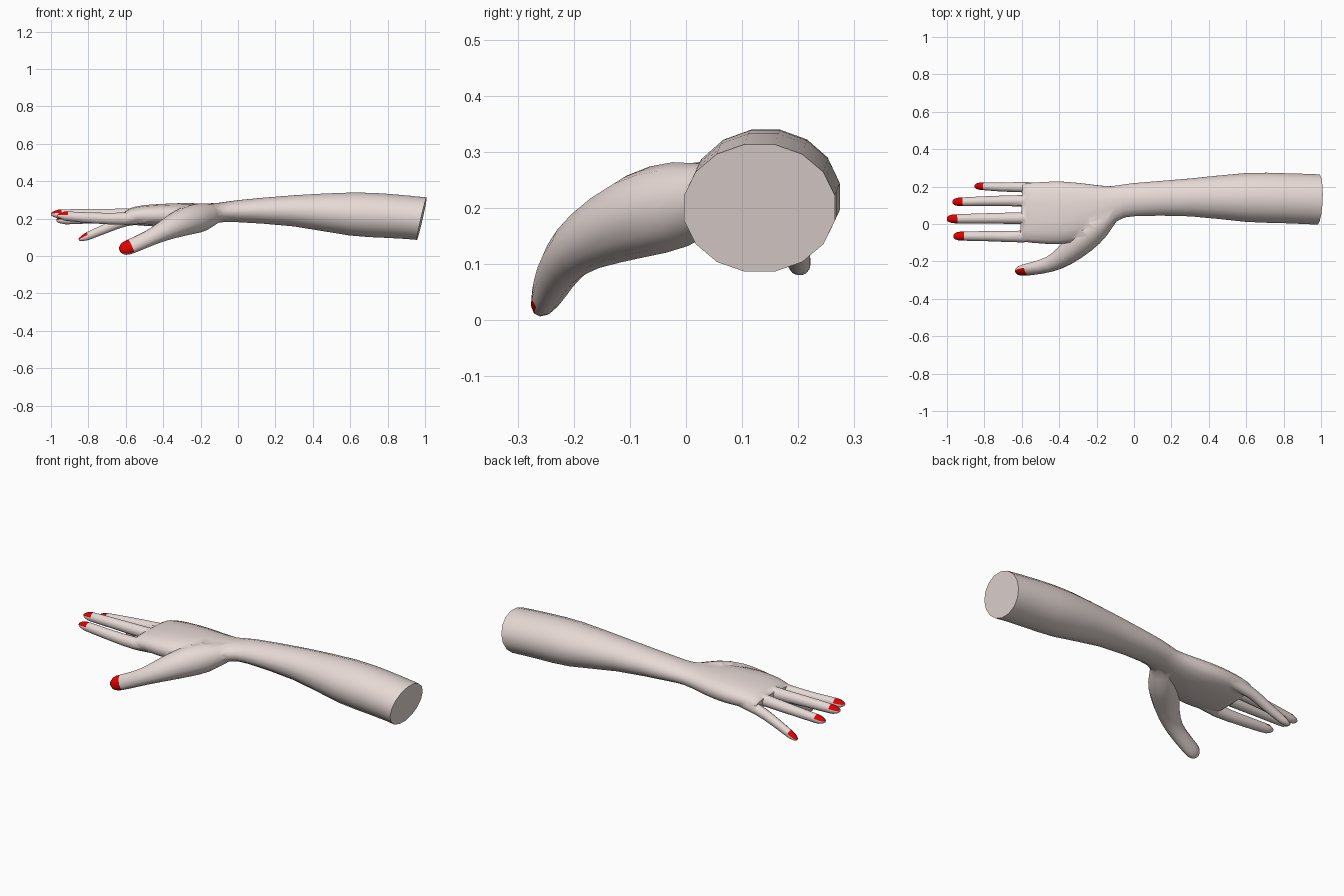
import bpy, bmesh
from math import cos, sin, pi, copysign, radians
from mathutils import Vector

if "Cube" in bpy.data.objects:
    bpy.data.objects.remove(bpy.data.objects["Cube"])


def material(name, rgb):
    m = bpy.data.materials.new(name)
    m.diffuse_color = (*rgb, 1)
    m.use_nodes = True
    m.node_tree.nodes["Principled BSDF"].inputs["Base Color"].default_value = m.diffuse_color
    return m


SKIN = material("skin", (0.80, 0.70, 0.67))
NAIL = material("nail_red", (0.75, 0.0, 0.0))


def refine(rows, steps):
    """Catmull-Rom interpolation of section rows."""
    out = []
    for i in range(len(rows) - 1):
        a, b, c, d = (rows[max(0, min(len(rows) - 1, i + k))] for k in (-1, 0, 1, 2))
        for s in range(steps):
            t = s / steps
            out.append([0.5 * (2 * q + (r - p) * t + (2 * p - 5 * q + 4 * r - w) * t * t
                               + (3 * q - p - 3 * r + w) * t ** 3)
                        for p, q, r, w in zip(a, b, c, d)])
    return out + [list(rows[-1])]


def loft(name, rows, up=(0, 0, 1), sides=12, steps=2, nail=0.0):
    """Rows are (x, y, z, half width, half thickness, squareness)."""
    rows = refine(rows, steps)
    up = Vector(up).normalized()
    pts = [Vector(r[:3]) for r in rows]
    bm = bmesh.new()
    rings = []
    for i, (p, r) in enumerate(zip(pts, rows)):
        t = (pts[min(i + 1, len(pts) - 1)] - pts[max(i - 1, 0)]).normalized()
        side = t.cross(up).normalized()
        top = side.cross(t)
        ring = []
        for k in range(sides):
            a = 2 * pi * (k + 0.5) / sides
            c, s = (copysign(abs(f) ** (2 / r[5]), f) for f in (cos(a), sin(a)))
            ring.append(bm.verts.new(p + side * c * r[3] + top * s * r[4]))
        rings.append(ring)
    for i in range(len(rings) - 1):
        for k in range(sides):
            j = (k + 1) % sides
            f = bm.faces.new((rings[i][k], rings[i][j], rings[i + 1][j], rings[i + 1][k]))
            # nail: upper faces close to the tip
            mid = (pts[i] + pts[i + 1]) / 2
            if nail and (mid - pts[-1]).length < nail and sin(2 * pi * (k + 1) / sides) > 0.3:
                f.material_index = 1
    bm.faces.new(rings[0])
    bm.faces.new(rings[-1])
    bmesh.ops.recalc_face_normals(bm, faces=bm.faces)
    me = bpy.data.meshes.new(name)
    bm.to_mesh(me)
    bm.free()
    me.materials.append(SKIN)
    me.materials.append(NAIL)
    ob = bpy.data.objects.new(name, me)
    bpy.context.collection.objects.link(ob)
    return ob


# forearm, wrist and palm
arm = loft("forearm_and_hand", [
    (1.00, .131, .200, .137, .116, 2.0),
    (0.80, .138, .215, .136, .120, 2.0),
    (0.60, .142, .225, .133, .117, 2.0),
    (0.30, .142, .242, .103, .085, 2.0),
    (0.00, .130, .240, .090, .060, 2.0),
    (-0.10, .112, .232, .094, .053, 2.1),
    (-0.20, .088, .225, .128, .058, 2.3),
    (-0.30, .070, .220, .156, .064, 2.4),
    (-0.40, .060, .218, .170, .062, 2.5),
    (-0.50, .060, .217, .166, .056, 2.6),
    (-0.57, .061, .213, .160, .045, 2.6),
    (-0.60, .062, .210, .150, .028, 2.6)], sides=16)
for v in arm.data.vertices:          # slanted cut at the elbow end
    if v.co.x > 0.95:
        v.co.x += 0.15 * (v.co.z - 0.316)


def finger(name, path, r0, r1):
    """Finger along path points, tapering from r0 to r1 with a rounded tip."""
    n = len(path) - 1
    rows = []
    for i, p in enumerate(path):
        r = r0 + (r1 - r0) * i / n
        rows.append((*p, r, r * 1.05, 2))
    a, b = Vector(path[-2]), Vector(path[-1])
    d = (b - a).normalized()
    for step, w, h in ((.025, .95, .85), (.045, .72, .55), (.055, .35, .25)):
        rows.append((*(b + d * step), r1 * w, r1 * h, 2))
    return loft(name, rows, nail=0.066)


parts = [
    finger("index_finger", [(-.45, -.055, .213), (-.60, -.067, .200), (-.76, -.065, .203),
                            (-.91, -.065, .213)], .036, .025),
    finger("middle_finger", [(-.45, .030, .225), (-.60, .031, .221), (-.78, .030, .223),
                             (-.945, .028, .224)], .036, .025),
    finger("ring_finger", [(-.45, .120, .221), (-.60, .124, .214), (-.76, .123, .204),
                           (-.915, .119, .194)], .035, .024),
    finger("little_finger", [(-.45, .188, .212), (-.60, .197, .188), (-.70, .197, .150),
                             (-.80, .201, .108)], .032, .021),
    # thumb with the ball of the palm
    loft("thumb", [
        (-.11, .075, .228, .045, .050, 2),
        (-.20, -.010, .207, .078, .074, 2),
        (-.28, -.090, .185, .078, .072, 2),
        (-.37, -.170, .147, .061, .054, 2),
        (-.45, -.215, .107, .046, .042, 2),
        (-.54, -.238, .066, .042, .033, 2),
        (-.595, -.248, .043, .040, .026, 2),
        (-.62, -.253, .035, .029, .019, 2),
        (-.632, -.255, .031, .013, .009, 2)], up=(.2, -.8, .5), nail=0.066),
]

# weld digits onto the palm
bpy.context.view_layer.objects.active = arm
for part in parts:
    mod = arm.modifiers.new("weld", 'BOOLEAN')
    mod.operation = 'UNION'
    mod.solver = 'EXACT'
    mod.object = part
    bpy.ops.object.modifier_apply(modifier=mod.name)
    bpy.data.objects.remove(part)

bpy.ops.object.select_all(action='DESELECT')
arm.select_set(True)
bpy.ops.object.shade_smooth_by_angle(angle=radians(55))
